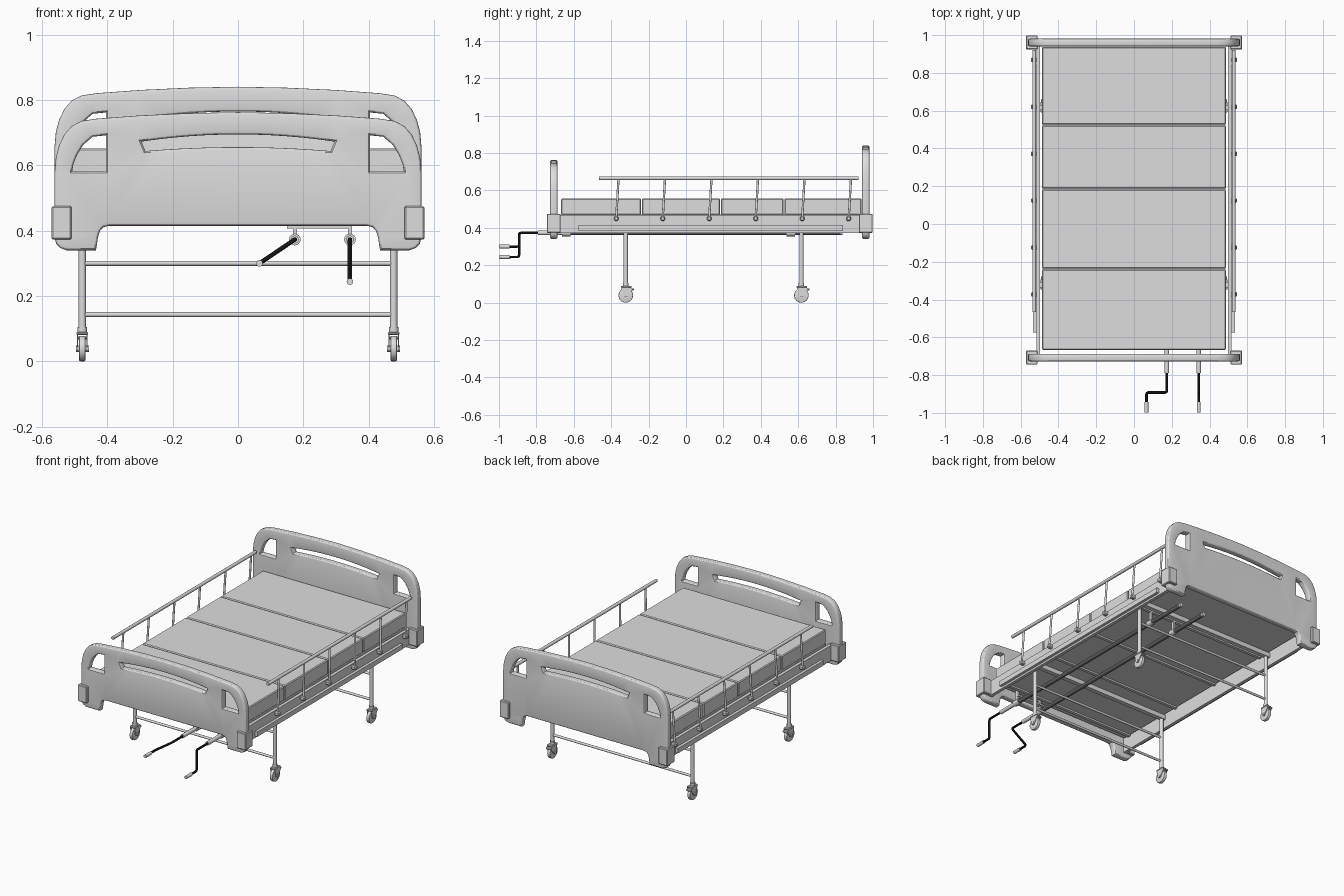
import bpy, bmesh, math
from mathutils import Vector

if "Cube" in bpy.data.objects:
    bpy.data.objects.remove(bpy.data.objects["Cube"])


def material(name, v):
    m = bpy.data.materials.new(name)
    m.diffuse_color = (v, v, v, 1)
    m.use_nodes = True
    m.node_tree.nodes["Principled BSDF"].inputs["Base Color"].default_value = m.diffuse_color
    return m


GREY = material("light grey", 0.73)
DARK = material("dark grey tube", 0.12)
BLACK = material("crank black", 0.015)


def finish(bm, name, mat=GREY):
    bmesh.ops.recalc_face_normals(bm, faces=bm.faces)
    me = bpy.data.meshes.new(name)
    bm.to_mesh(me)
    bm.free()
    me.materials.append(mat)
    ob = bpy.data.objects.new(name, me)
    bpy.context.collection.objects.link(ob)
    return ob


def box(name, lo, hi, bevel=0.0, seg=1):
    """Box between two corners, optionally with bevelled edges."""
    bm = bmesh.new()
    bmesh.ops.create_cube(bm, size=1)
    for v in bm.verts:
        v.co = Vector([(a + b) / 2 + c * (b - a) for a, b, c in zip(lo, hi, v.co)])
    if bevel:
        bmesh.ops.bevel(bm, geom=bm.edges[:], offset=bevel, segments=seg,
                        profile=0.5, affect='EDGES')
    return finish(bm, name)


def rod(name, a, b, r, mat=GREY, sides=16, bevel=0.0):
    """Capped cylinder from a to b, optionally with rounded rims."""
    a, b = Vector(a), Vector(b)
    bm = bmesh.new()
    bmesh.ops.create_cone(bm, cap_ends=True, segments=sides, radius1=r, radius2=r,
                          depth=(b - a).length)
    if bevel:
        rims = [e for e in bm.edges if any(len(f.verts) > 4 for f in e.link_faces)]
        bmesh.ops.bevel(bm, geom=rims, offset=bevel, segments=2, profile=0.5, affect='EDGES')
    bm.transform(Vector((0, 0, 1)).rotation_difference(b - a).to_matrix().to_4x4())
    bmesh.ops.translate(bm, verts=bm.verts, vec=(a + b) / 2)
    return finish(bm, name, mat)


def side_plate(name, x, thick, pts):
    """Flat plate drawn in y-z and given thickness along x."""
    bm = bmesh.new()
    f = bm.faces.new([bm.verts.new((x - thick / 2, y, z)) for y, z in pts])
    new = bmesh.ops.extrude_face_region(bm, geom=[f])["geom"]
    bmesh.ops.translate(bm, verts=[g for g in new if isinstance(g, bmesh.types.BMVert)],
                        vec=(thick, 0, 0))
    return finish(bm, name)


def inset(loop, d):
    """Move a closed 2D loop towards its left side by d."""
    out = []
    for i, p in enumerate(loop):
        e1 = (p - loop[i - 1]).normalized()
        e2 = (loop[(i + 1) % len(loop)] - p).normalized()
        n1, n2 = Vector((-e1.y, e1.x)), Vector((-e2.y, e2.x))
        out.append(p + (n1 + n2) * (d / max(0.4, 1 + n1.dot(n2))))
    return out


def board(name, y, dz, half=0.02, r=0.01):
    """End board: rounded-edge panel with two grip holes and a curved slot."""
    right = [(0.395, 0.415), (0.412, 0.411), (0.423, 0.399), (0.429, 0.38), (0.435, 0.34),
             (0.525, 0.34), (0.545, 0.347), (0.557, 0.36), (0.562, 0.38),
             (0.562, 0.58 + dz), (0.558, 0.625 + dz), (0.548, 0.662 + dz),
             (0.532, 0.695 + dz), (0.51, 0.72 + dz), (0.48, 0.736 + dz),
             (0.435, 0.743 + dz), (0.3, 0.753 + dz), (0.15, 0.76 + dz)]
    outline = right + [(0, 0.763 + dz)] + [(-x, z) for x, z in reversed(right)]
    hz = dz * 0.9
    grip = [(0.405, 0.582), (0.508, 0.582), (0.504, 0.605), (0.493, 0.632),
            (0.475, 0.662), (0.445, 0.688), (0.405, 0.692)]
    steps = [i / 6 for i in range(-6, 7)]
    slot = [(0.296 * t, 0.695 - 0.022 * t * t) for t in steps]
    slot += [(0.284 * -t, 0.656 - 0.012 * t * t) for t in steps]
    loops = [outline, [(x, z + hz) for x, z in reversed(grip)],
             [(-x, z + hz) for x, z in grip], [(x, z + hz) for x, z in slot]]
    # rounded rim as a half-round series of rings from front to back
    quarter = [math.pi / 2 * k / 3 for k in range(4)]
    rings = [(r * (1 - math.sin(a)), -half + r * (1 - math.cos(a))) for a in quarter]
    rings += [(d, -h) for d, h in reversed(rings)]
    bm = bmesh.new()
    caps = ([], [])
    for pts in loops:
        base = [Vector(p) for p in pts]
        rows = [[bm.verts.new((p.x, y + h, p.y)) for p in inset(base, d)] for d, h in rings]
        n = len(base)
        for a, b in zip(rows, rows[1:]):
            for i in range(n):
                j = (i + 1) % n
                bm.faces.new((a[i], a[j], b[j], b[i]))
        for cap, row in zip(caps, (rows[0], rows[-1])):
            cap += [bm.edges.get((row[i], row[(i + 1) % n])) for i in range(n)]
    for cap, ny in zip(caps, (-1, 1)):
        bmesh.ops.triangle_fill(bm, edges=cap, use_beauty=True, normal=(0, ny, 0))
    return finish(bm, name)


# end boards and their corner bumpers
for end, y, dz in (("foot", -0.707, 0.0), ("head", 0.961, 0.078)):
    board(end + "board", y, dz)
    for s in (-1, 1):
        xs = sorted((s * 0.51, s * 0.571))
        box(end + "_corner_bumper", (xs[0], y - 0.037, 0.373), (xs[1], y + 0.037, 0.475), 0.004)

# mattress sections on one deck panel
for y0, y1 in ((-0.667, -0.241), (-0.236, 0.182), (0.187, 0.521), (0.526, 0.938)):
    box("mattress_section", (-0.486, y0, 0.468), (0.486, y1, 0.557), 0.005)
box("deck_panel", (-0.484, -0.665, 0.452), (0.484, 0.936, 0.47))

# bed frame
for s in (-1, 1):
    xs = sorted((s * 0.497, s * 0.517))
    box("side_beam", (xs[0], -0.69, 0.372), (xs[1], 0.945, 0.467))
    xs = sorted((s * 0.517, s * 0.534))
    box("guard_base_bar", (xs[0], -0.575, 0.384), (xs[1], 0.84, 0.414))
for y in (-0.322, 0.617):
    box("leg_cross_beam", (-0.498, y - 0.014, 0.424), (0.498, y + 0.014, 0.453))
for y in (-0.62, -0.2, 0.15, 0.56):
    box("deck_rib", (-0.484, y - 0.01, 0.442), (0.484, y + 0.01, 0.453))

# side guards
for s in (-1, 1):
    rod("guard_top_rail", (s * 0.528, -0.465, 0.665), (s * 0.528, 0.922, 0.665), 0.01)
    for i in range(6):
        y = -0.373 + i * 0.2486
        rod("guard_post", (s * 0.534, y, 0.45), (s * 0.528, y + 0.012, 0.662), 0.006, sides=12)
        xs = sorted((s * 0.515, s * 0.546))
        box("guard_post_bracket", (xs[0], y - 0.012, 0.437), (xs[1], y + 0.012, 0.462), 0.005)

# legs, stretchers and casters
for y in (-0.322, 0.617):
    for z in (0.3, 0.143):
        rod("leg_stretcher", (-0.477, y, z), (0.477, y, z), 0.0075)
    for s in (-1, 1):
        x = s * 0.477
        rod("leg", (x, y, 0.09), (x, y, 0.43), 0.0115)
        rod("caster_stem_collar", (x, y, 0.08), (x, y, 0.105), 0.015)
        box("caster_fork_top", (x - 0.018, y - 0.026, 0.08), (x + 0.018, y + 0.03, 0.09), 0.003)
        for t in (-1, 1):
            side_plate("caster_fork", x + t * 0.0145, 0.004,
                       [(y - 0.025, 0.085), (y - 0.012, 0.034), (y, 0.028), (y + 0.012, 0.034),
                        (y + 0.034, 0.068), (y + 0.03, 0.085)])
        box("caster_brake_tab", (x - 0.016, y + 0.024, 0.066), (x + 0.016, y + 0.044, 0.076), 0.003)
        rod("caster_hub", (x - 0.02, y, 0.039), (x + 0.02, y, 0.039), 0.01)
        rod("caster_wheel", (x - 0.01, y, 0.039), (x + 0.01, y, 0.039), 0.039, sides=28, bevel=0.004)

# crank drives under the deck, with handles at the foot end
box("crank_mount_plate", (0.15, -0.65, 0.406), (0.35, -0.62, 0.416))
for x, hx, hz in ((0.174, 0.066, 0.3), (0.343, 0.343, 0.244)):
    z = 0.373
    rod("crank_drive_tube", (x, -0.63, z), (x, 0.825, z), 0.0125, DARK)
    rod("crank_tube_end", (x, 0.825, z), (x, 0.837, z), 0.0125)
    rod("crank_sleeve", (x, -0.79, z), (x, -0.62, z), 0.012)
    for y in (-0.64, 0.56):
        rod("crank_collar", (x, y - 0.022, z), (x, y + 0.022, z), 0.018)
        box("crank_hanger", (x - 0.006, y - 0.01, z), (x + 0.006, y + 0.01, 0.455))
    cu = bpy.data.curves.new("crank_arm", 'CURVE')
    cu.dimensions = '3D'
    cu.bevel_depth = 0.007
    cu.bevel_resolution = 3
    cu.use_fill_caps = True
    sp = cu.splines.new('POLY')
    a, b = Vector((x, -0.892, z)), Vector((hx, -0.892, hz))
    d = (b - a).normalized() * 0.01
    back = Vector((0, 0.01, 0))
    path = [Vector((x, -0.78, z)), a + back, a + d * 0.3 + back * 0.3, a + d,
            b - d, b - d * 0.3 - back * 0.3, b - back, Vector((hx, -0.95, hz))]
    sp.points.add(len(path) - 1)
    for p, co in zip(sp.points, path):
        p.co = (*co, 1)
    cu.materials.append(BLACK)
    arm = bpy.data.objects.new("crank_arm", cu)
    bpy.context.collection.objects.link(arm)
    bpy.ops.object.select_all(action='DESELECT')
    arm.select_set(True)
    bpy.context.view_layer.objects.active = arm
    bpy.ops.object.convert(target='MESH')
    rod("crank_grip", (hx, -0.998, hz), (hx, -0.943, hz), 0.01)

# smooth the rounded parts, keep hard edges crisp
bpy.ops.object.select_all(action='SELECT')
bpy.context.view_layer.objects.active = bpy.data.objects["headboard"]
bpy.ops.object.shade_smooth_by_angle(angle=math.radians(28))
